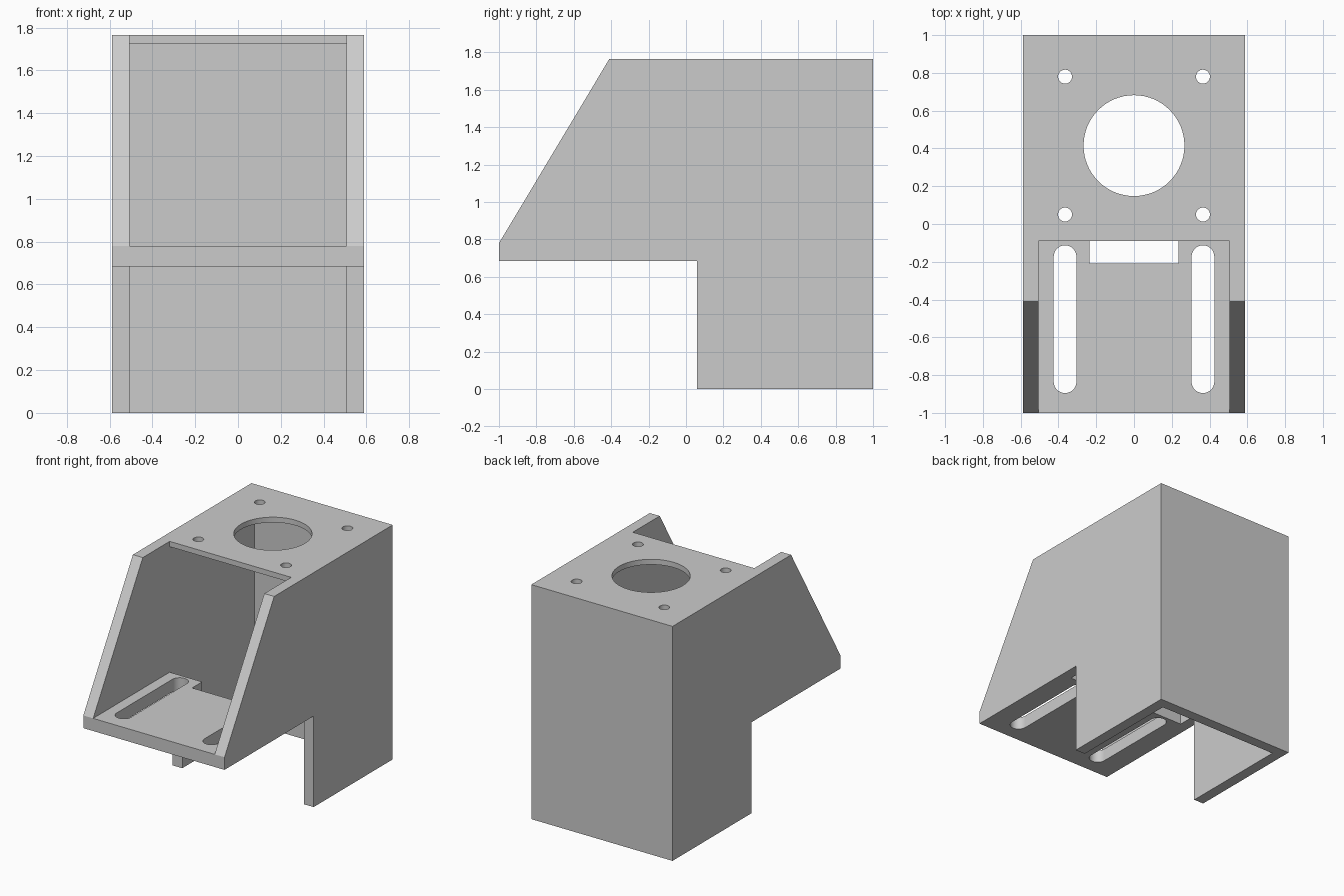
import bpy
import bmesh
from math import pi, cos, sin

cube = bpy.data.objects.get("Cube")
if cube:
    bpy.data.objects.remove(cube, do_unlink=True)

HALF_WIDTH, INNER_HALF = 0.588, 0.506
HEIGHT, TOP_UNDERSIDE = 1.765, 1.725
FLOOR_LOW, FLOOR_HIGH = 0.685, 0.78
PLATE_EDGE = -0.09          # front edge of top plate, rear edge of floor
BACK_INNER = 0.92

grey = bpy.data.materials.new("plain_grey")
grey.use_nodes = True
grey.diffuse_color = (0.6, 0.6, 0.6, 1)
grey.node_tree.nodes["Principled BSDF"].inputs["Base Color"].default_value = (0.6, 0.6, 0.6, 1)


def prism(name, start, vector):
    """Extrude a closed outline of 3D points along a vector."""
    bm = bmesh.new()
    face = bm.faces.new([bm.verts.new(p) for p in start])
    result = bmesh.ops.extrude_face_region(bm, geom=[face])
    moved = [g for g in result["geom"] if isinstance(g, bmesh.types.BMVert)]
    bmesh.ops.translate(bm, verts=moved, vec=vector)
    bmesh.ops.recalc_face_normals(bm, faces=bm.faces)
    mesh = bpy.data.meshes.new(name)
    bm.to_mesh(mesh)
    bm.free()
    obj = bpy.data.objects.new(name, mesh)
    bpy.context.collection.objects.link(obj)
    return obj


def side_prism(name, profile, half):
    return prism(name, [(-half, y, z) for y, z in profile], (2 * half, 0, 0))


def down_prism(name, outline, low, high):
    return prism(name, [(x, y, low) for x, y in outline], (0, 0, high - low))


def slot_outline(x, y0, y1, r, steps=32):
    """Rounded slot; a plain circle when y0 equals y1."""
    pts = []
    for yc, begin in ((y1, 0), (y0, pi)):
        last = steps if y0 == y1 else steps + 1
        for i in range(last):
            a = begin + pi * i / steps
            pts.append((x + r * cos(a), yc + r * sin(a)))
    return pts


# Solid outer shape of the bracket
bracket = side_prism("motor_bracket", [
    (-1, FLOOR_LOW), (-1, FLOOR_HIGH), (-0.41, HEIGHT), (1, HEIGHT),
    (1, 0), (0.06, 0), (0.06, FLOOR_LOW)], HALF_WIDTH)
bracket.data.materials.append(grey)

# Hollow between the walls, leaving floor, top plate and back wall
cutters = [side_prism("hollow_cutter", [
    (-1.1, FLOOR_HIGH), (PLATE_EDGE, FLOOR_HIGH), (PLATE_EDGE, -0.1),
    (BACK_INNER, -0.1), (BACK_INNER, TOP_UNDERSIDE),
    (PLATE_EDGE, TOP_UNDERSIDE), (PLATE_EDGE, 1.9), (-1.1, 1.9)], INNER_HALF)]

# Shaft opening and rear floor notch
cutters.append(down_prism("shaft_cutter", slot_outline(0, 0.415, 0.415, 0.267), 1.6, 1.9))
cutters.append(down_prism("notch_cutter", [
    (-0.235, -0.21), (0.235, -0.21), (0.235, -0.03), (-0.235, -0.03)], 0.6, 0.9))

# Screw holes and mounting slots on both sides
for side in (-1, 1):
    x = side * 0.365
    for y in (0.05, 0.78):
        cutters.append(down_prism("screw_cutter", slot_outline(x, y, y, 0.037, 16), 1.6, 1.9))
    cutters.append(down_prism("slot_cutter", slot_outline(x, -0.835, -0.173, 0.06), 0.6, 0.9))

for cutter in cutters:
    cutter.hide_render = True
    cutter.data.materials.append(grey)
    mod = bracket.modifiers.new("cut", "BOOLEAN")
    mod.operation = "DIFFERENCE"
    mod.solver = "EXACT"
    mod.object = cutter

# Bake the cuts and drop the cutters
graph = bpy.context.evaluated_depsgraph_get()
finished = bpy.data.meshes.new_from_object(bracket.evaluated_get(graph))
bracket.modifiers.clear()
bracket.data = finished
for cutter in cutters:
    bpy.data.objects.remove(cutter, do_unlink=True)

# Smooth the round bores, keep the plate edges sharp
bpy.ops.object.select_all(action="DESELECT")
bracket.select_set(True)
bpy.context.view_layer.objects.active = bracket
bpy.ops.object.shade_smooth_by_angle(angle=pi / 6)
